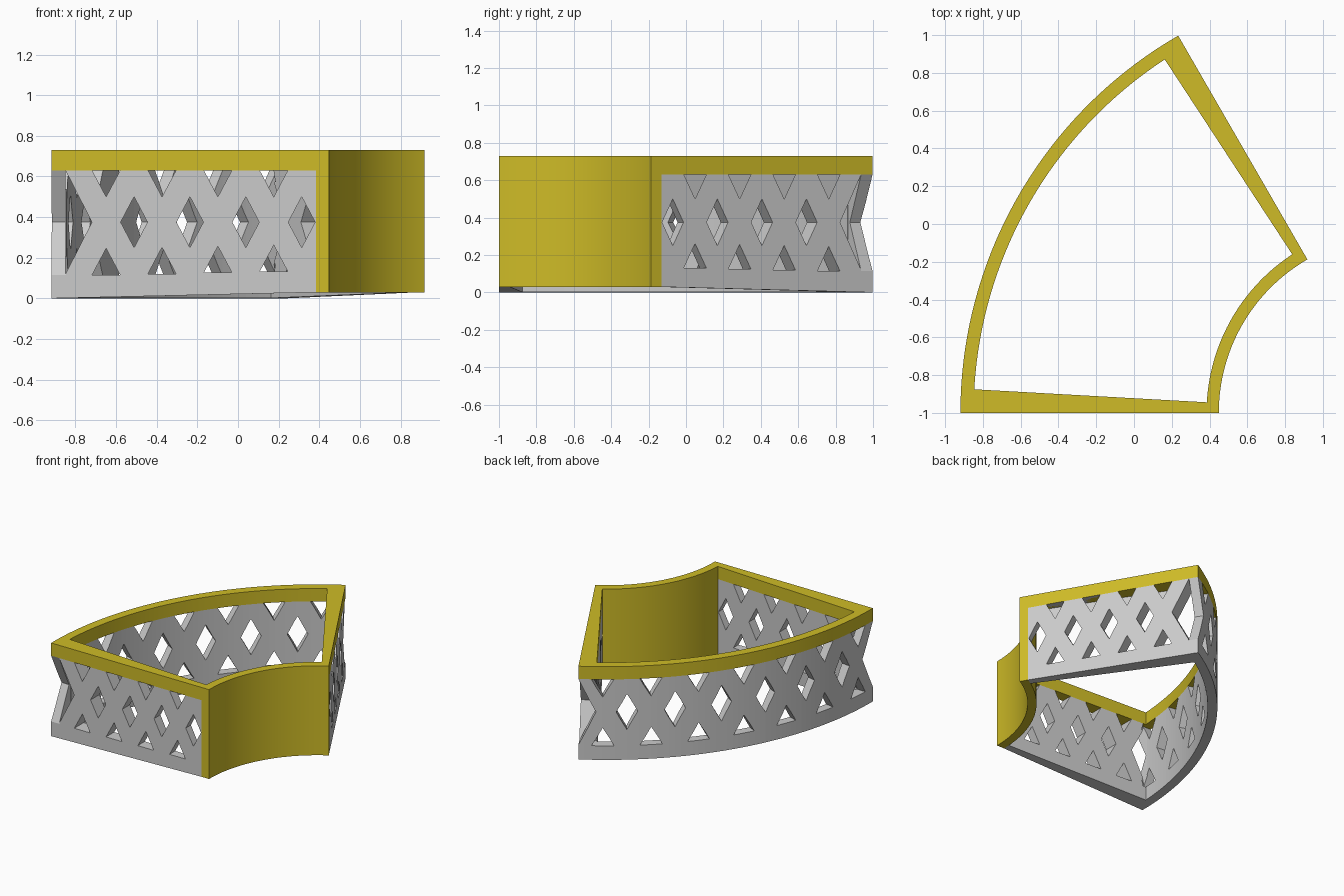
import bpy, bmesh
from math import radians, sin, cos

if "Cube" in bpy.data.objects:
    bpy.data.objects.remove(bpy.data.objects["Cube"])

# Everything is polar about the sector centre; angle 0 is the front wall, 60 the other wall
OX, OY = 1.387, -1.0
R_OUT, R_IN = 2.306, 2.236
R_A, R_B = 0.938, 1.003
WALL = 3.2
Z_RIM, Z_TOP = 0.63, 0.73
N = 56


def P(r, deg, z):
    a = radians(deg)
    return (OX - r * cos(a), OY + r * sin(a), z)


def base_z(r):
    return 0.03 * (R_OUT - r) / (R_OUT - R_B)


def new_object(name, bm, mat=None):
    bmesh.ops.recalc_face_normals(bm, faces=bm.faces)
    me = bpy.data.meshes.new(name)
    bm.to_mesh(me)
    bm.free()
    ob = bpy.data.objects.new(name, me)
    bpy.context.collection.objects.link(ob)
    if mat:
        me.materials.append(mat)
    return ob


def strip(name, outer, inner, bottom, top, mat=None):
    # Solid band between two matching polar paths
    bm = bmesh.new()
    rings = []
    for (ro, ao), (ri, ai) in zip(outer, inner):
        rings.append([bm.verts.new(P(ro, ao, bottom(ro))), bm.verts.new(P(ri, ai, bottom(ri))),
                      bm.verts.new(P(ri, ai, top)), bm.verts.new(P(ro, ao, top))])
    for a, b in zip(rings, rings[1:]):
        for k in range(4):
            bm.faces.new((a[k], a[(k + 1) % 4], b[(k + 1) % 4], b[k]))
    bm.faces.new(rings[0])
    bm.faces.new(rings[-1])
    return new_object(name, bm, mat)


def arc(r, a0, a1):
    return [(r, a0 + (a1 - a0) * i / N) for i in range(N + 1)]


def prism(bm, poly, near, far):
    # Hole cutter: polygon in (u, z) mapped to two end faces
    a = [bm.verts.new(near(u, z)) for u, z in poly]
    b = [bm.verts.new(far(u, z)) for u, z in poly]
    n = len(poly)
    bm.faces.new(a)
    bm.faces.new(b)
    for i in range(n):
        j = (i + 1) % n
        bm.faces.new((a[i], a[j], b[j], b[i]))


def diamond(c, w, h):
    return [(c - w, 0.375), (c, 0.375 - h), (c + w, 0.375), (c, 0.375 + h)]


def low_tri(c, w, h, z):
    return [(c - w, z), (c + w, z), (c, z + h)]


def high_tri(c, w, h):
    return [(c - w, 0.65), (c - w, Z_RIM), (c, Z_RIM - h), (c + w, Z_RIM), (c + w, 0.65)]


yellow = bpy.data.materials.new("yellow")
yellow.diffuse_color = (0.62, 0.50, 0.02, 1)
yellow.use_nodes = True
yellow.node_tree.nodes["Principled BSDF"].inputs["Base Color"].default_value = yellow.diffuse_color

outer = [(R_B, 0)] + arc(R_OUT, 0, 60) + [(R_B, 60)]
inner = [(R_B, WALL)] + arc(R_IN, WALL, 60 - WALL) + [(R_B, 60 - WALL)]

# Yellow rim and curved inner wall
rim = strip("top_rim", outer, inner, lambda r: Z_RIM, Z_TOP, yellow)
curved = strip("curved_wall", arc(R_B, 0, 60), arc(R_A, 0, 60), lambda r: 0.03, Z_TOP, yellow)

# Grey lattice walls
lattice = strip("lattice_walls", outer, inner, base_z, Z_RIM)

# Hole cutters for the outer curved wall
bm = bmesh.new()
STEP = 60 / 7
shapes = []
for i in range(7):
    c = STEP * (i + 0.5)
    shapes += [low_tri(c, 2.0, 0.14, 0.11), high_tri(c, 2.0, 0.14)]
    if i:
        shapes.append(diamond(STEP * i, 1.9, 0.14))
notch = [(-1, 0.115), (0, 0.115), (3.1, 0.375), (0, Z_RIM), (0, 0.65), (-1, 0.65)]
shapes += [notch, [(60 - u, z) for u, z in notch]]
for s in shapes:
    prism(bm, s, lambda u, z: P(R_IN - 0.002 if (u < 3.2 or u > 56.8) else 2.15, u, z),
          lambda u, z: P(2.42, u, z))
arc_cut = new_object("outer_hole_cutter", bm)

# Hole cutters for the two straight walls, mirrored about the bisector
bm = bmesh.new()
shapes = []
for i in range(4):
    c = 0.27 + 0.275 * i
    shapes += [low_tri(c, 0.069, 0.13, 0.11 + 0.02 * c), high_tri(c, 0.069, 0.13),
               diamond(c + 0.1375, 0.066, 0.125)]
shapes.append([(0.07, 0.12), (0.2, 0.375), (0.07, Z_RIM), (0.07, 0.65)])


def side(mirror, off):
    # Point on a straight wall at distance s from the outer corner, offset inward
    def f(s, z):
        t = radians(60 if mirror else 0)
        k = -1 if mirror else 1
        r = R_OUT - s
        return (OX - r * cos(t) - k * off * -sin(t) * 1.0, OY + r * sin(t) + k * off * cos(t), z)
    return f


for m in (False, True):
    for s in shapes:
        prism(bm, s, side(m, -0.05), side(m, 0.14))
side_cut = new_object("side_hole_cutter", bm)

# Cut the lattice, then discard the cutters
for cutter in (arc_cut, side_cut):
    cutter.hide_render = True
    mod = lattice.modifiers.new("holes", 'BOOLEAN')
    mod.operation = 'DIFFERENCE'
    mod.solver = 'EXACT'
    mod.object = cutter
dg = bpy.context.evaluated_depsgraph_get()
mesh = bpy.data.meshes.new_from_object(lattice.evaluated_get(dg))
lattice.modifiers.clear()
lattice.data = mesh
for cutter in (arc_cut, side_cut):
    bpy.data.objects.remove(cutter)

# Smooth the curved surfaces, keep the edges sharp
for ob in (rim, curved):
    bpy.ops.object.select_all(action='DESELECT')
    ob.select_set(True)
    bpy.context.view_layer.objects.active = ob
    bpy.ops.object.shade_smooth_by_angle(angle=radians(20))
